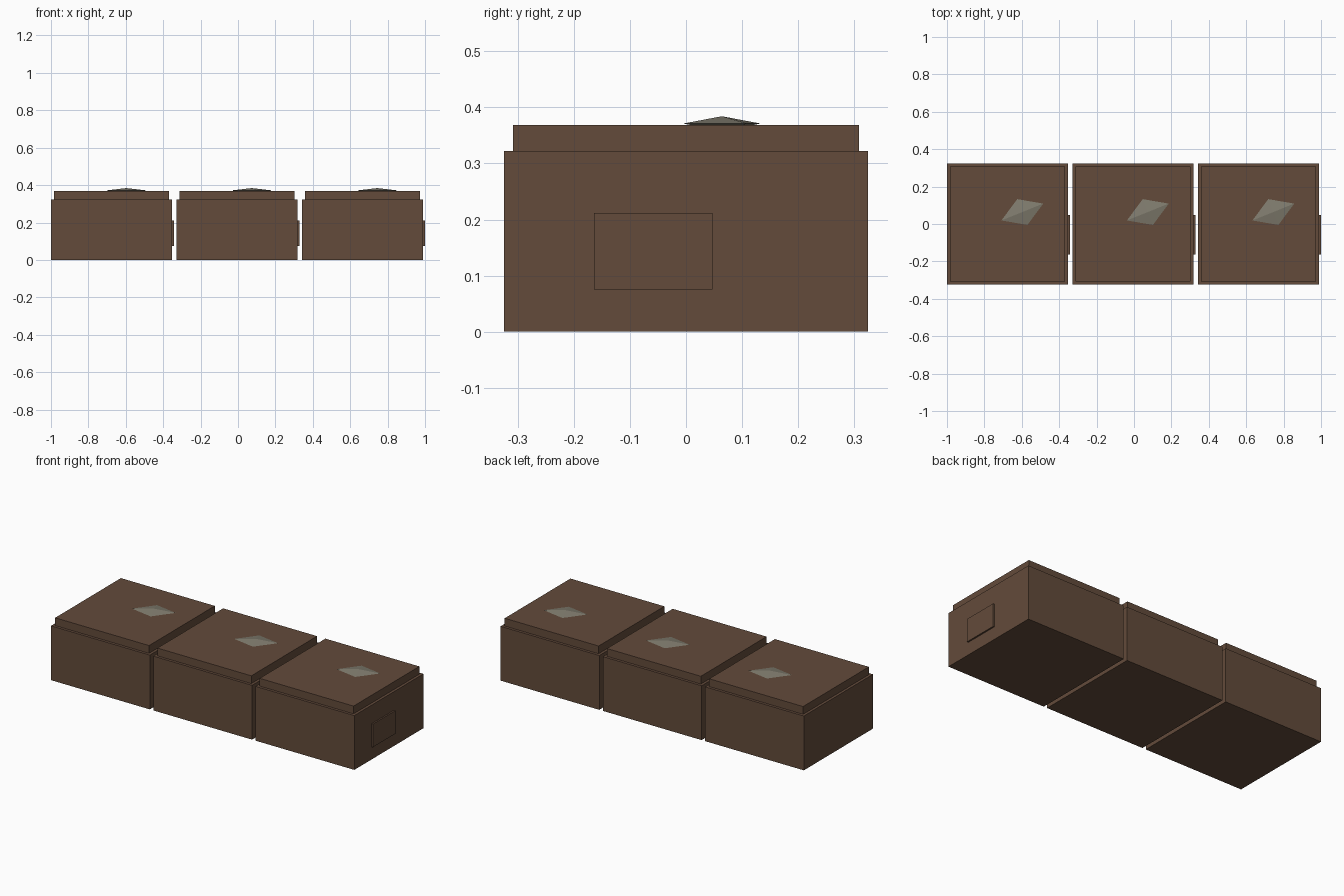
import bpy, bmesh
from mathutils import Vector

if "Cube" in bpy.data.objects:
    bpy.data.objects.remove(bpy.data.objects["Cube"])


def material(name, rgb):
    m = bpy.data.materials.new(name)
    m.diffuse_color = (*rgb, 1)
    m.use_nodes = True
    m.node_tree.nodes["Principled BSDF"].inputs["Base Color"].default_value = m.diffuse_color
    return m


brown = material("brown wood", (0.125, 0.070, 0.043))
stone = material("grey stone", (0.215, 0.200, 0.155))


def finish(bm, name, mat):
    bmesh.ops.recalc_face_normals(bm, faces=bm.faces)
    me = bpy.data.meshes.new(name)
    bm.to_mesh(me)
    bm.free()
    me.materials.append(mat)
    ob = bpy.data.objects.new(name, me)
    bpy.context.collection.objects.link(ob)
    return ob


def box(name, lo, hi, mat):
    bm = bmesh.new()
    bmesh.ops.create_cube(bm, size=1)
    lo, hi = Vector(lo), Vector(hi)
    for v in bm.verts:
        v.co = (lo + hi) / 2 + v.co * (hi - lo)
    return finish(bm, name, mat)


def gem(name, centre, mat):
    # flattened, skewed octahedron: two long diagonals and a low peak
    a, b, up = Vector((0.112, 0.045, 0)), Vector((-0.027, 0.069, 0)), Vector((0, 0, 0.013))
    bm = bmesh.new()
    ring = [bm.verts.new(centre + p) for p in (a, b, -a, -b)]
    for tip in (centre + up, centre - up):
        t = bm.verts.new(tip)
        for i in range(4):
            bm.faces.new((ring[i], ring[(i + 1) % 4], t))
    return finish(bm, name, mat)


# three identical crates in a row
HALF, LID = 0.324, 0.308
for i in range(3):
    cx = -0.676 + 0.671 * i
    n = i + 1
    box(f"crate_body_{n}", (cx - HALF, -HALF, 0), (cx + HALF, HALF, 0.322), brown)
    box(f"crate_lid_{n}", (cx - LID, -LID, 0.322), (cx + LID, LID, 0.368), brown)
    # small label plate on the right side
    box(f"side_plate_{n}", (cx + HALF - 0.004, -0.164, 0.075),
        (cx + HALF + 0.009, 0.047, 0.212), brown)
    # stone ornament on the lid
    gem(f"lid_stone_{n}", Vector((cx + 0.079, 0.064, 0.371)), stone)
